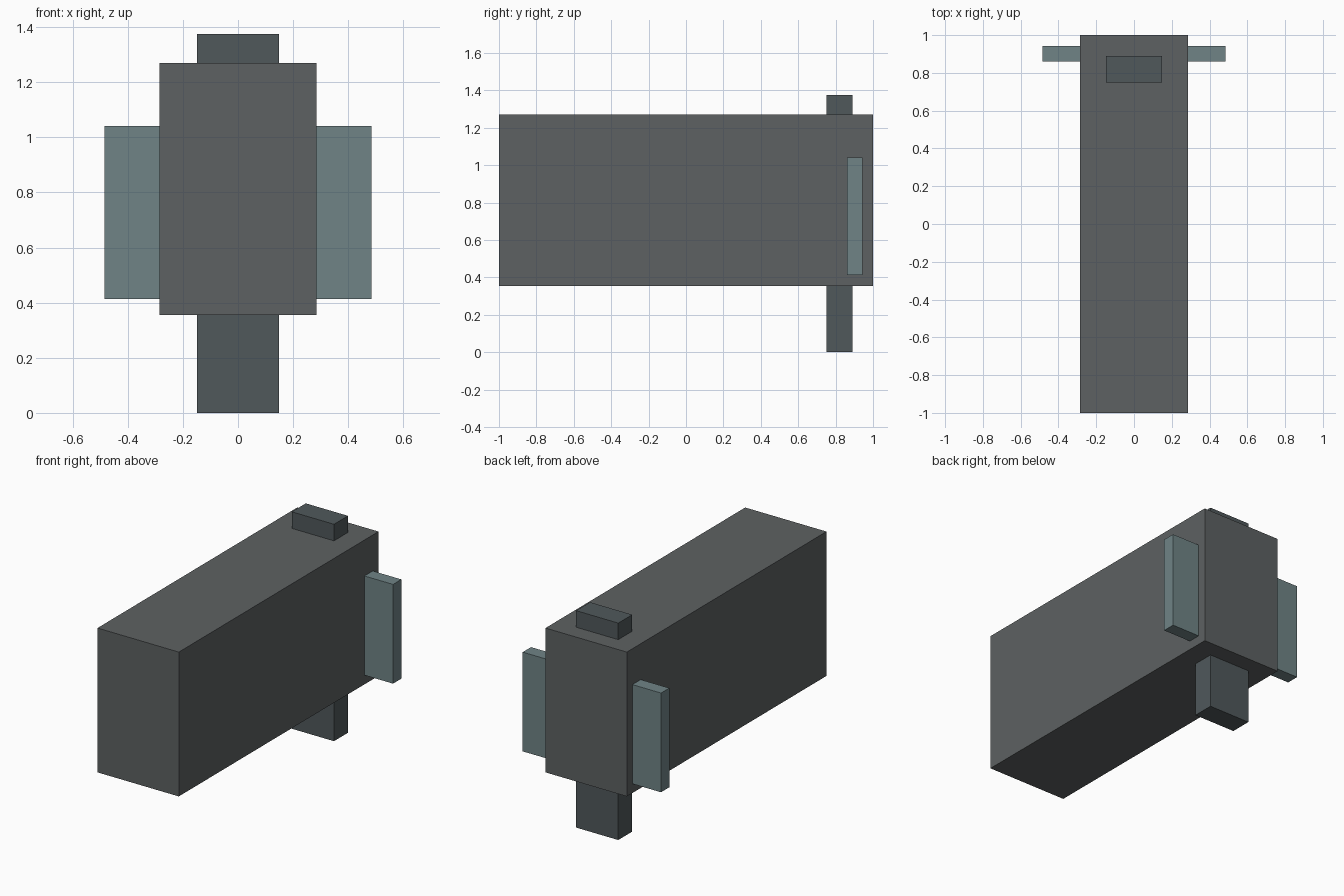
import bpy

if "Cube" in bpy.data.objects:
    bpy.data.objects.remove(bpy.data.objects["Cube"])


def material(name, rgb):
    m = bpy.data.materials.new(name)
    m.diffuse_color = (*rgb, 1.0)
    m.use_nodes = True
    m.node_tree.nodes["Principled BSDF"].inputs["Base Color"].default_value = m.diffuse_color
    return m


def box(name, x, y, z, mat):
    """Box from (min, max) ranges on each axis."""
    ranges = (x, y, z)
    bpy.ops.mesh.primitive_cube_add(size=1, location=[(a + b) / 2 for a, b in ranges])
    ob = bpy.context.object
    ob.name = name
    ob.scale = [b - a for a, b in ranges]
    bpy.ops.object.transform_apply(location=False, rotation=False, scale=True)
    ob.data.materials.append(mat)
    return ob


body_grey = material("body_grey", (0.11, 0.12, 0.122))
post_grey = material("post_grey", (0.08, 0.098, 0.105))
fin_teal = material("fin_teal", (0.16, 0.23, 0.24))

# Long main block
box("body", (-0.285, 0.285), (-1.0, 1.0), (0.355, 1.27), body_grey)

# Upright post passing through the rear of the body
box("post", (-0.148, 0.148), (0.75, 0.89), (0.0, 1.375), post_grey)

# Side fins, slightly embedded in the body
for side, s in (("left", -1), ("right", 1)):
    x = sorted((s * 0.27, s * 0.485))
    box(f"{side}_fin", x, (0.86, 0.943), (0.413, 1.042), fin_teal)
